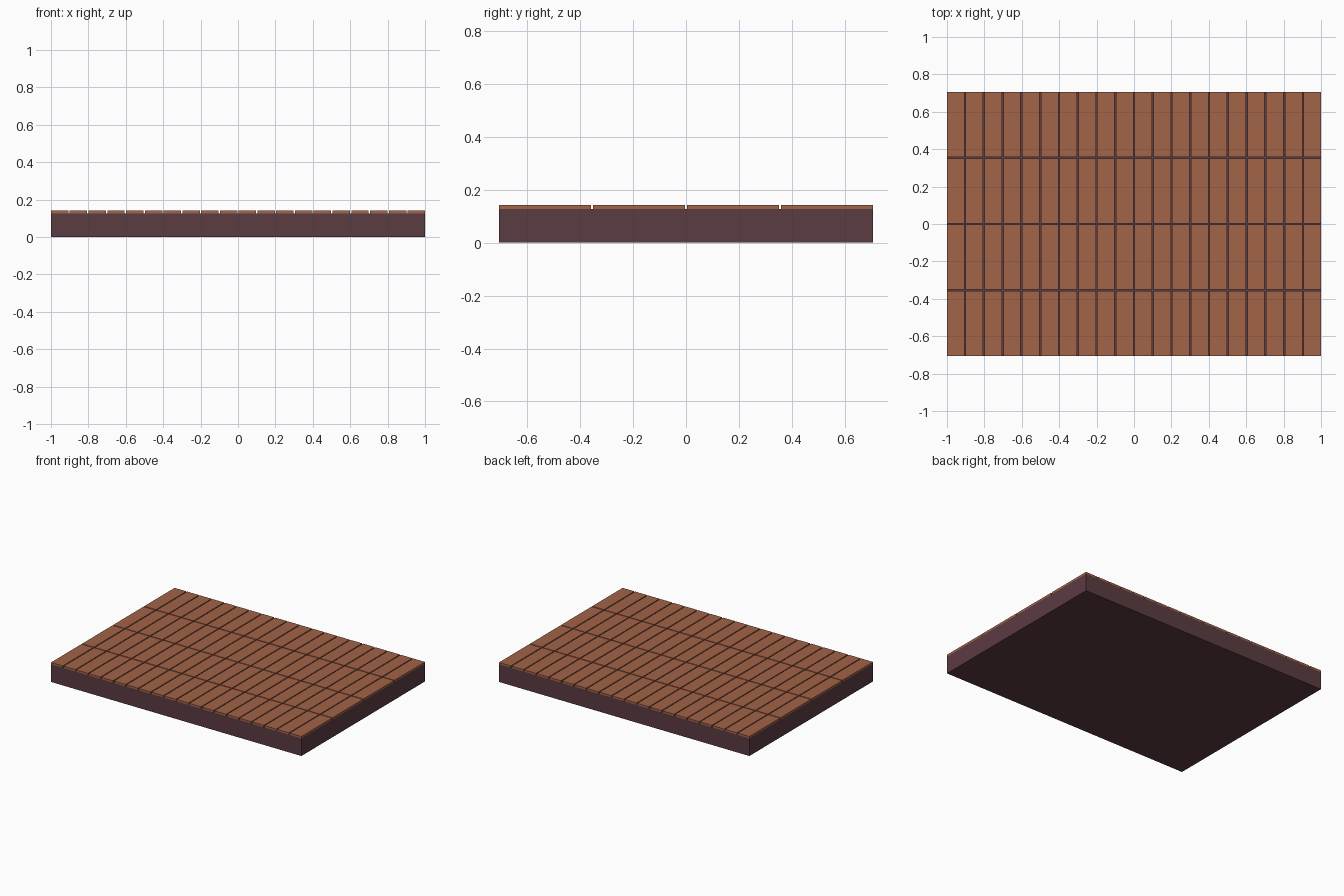
import bpy

if "Cube" in bpy.data.objects:
    bpy.data.objects.remove(bpy.data.objects["Cube"])

LENGTH, WIDTH = 2.0, 1.41
BASE_H, TOP_H = 0.127, 0.141
COLS, ROWS, GAP = 20, 4, 0.007


def material(name, color):
    mat = bpy.data.materials.new(name)
    mat.diffuse_color = (*color, 1)
    mat.use_nodes = True
    mat.node_tree.nodes["Principled BSDF"].inputs["Base Color"].default_value = mat.diffuse_color
    return mat


def box(name, size, center, mat):
    bpy.ops.mesh.primitive_cube_add(size=1, location=center)
    ob = bpy.context.object
    ob.name = name
    ob.scale = size
    bpy.ops.object.transform_apply(location=False, rotation=False, scale=True)
    ob.data.materials.append(mat)
    return ob


dark = material("dark_base", (0.105, 0.045, 0.055))
wood = material("plank_wood", (0.36, 0.125, 0.064))

# Solid slab under the floor
box("base_slab", (LENGTH, WIDTH, BASE_H), (0, 0, BASE_H / 2), dark)

# Grid of planks, flush with the slab edges and separated by narrow gaps
plank_x = (LENGTH - GAP * (COLS - 1)) / COLS
plank_y = (WIDTH - GAP * (ROWS - 1)) / ROWS
thick = TOP_H - BASE_H
first = box("plank", (plank_x, plank_y, thick),
            (-LENGTH / 2 + plank_x / 2, -WIDTH / 2 + plank_y / 2, BASE_H + thick / 2), wood)
first.name = "floor_planks"
for count, offset in ((COLS, (plank_x + GAP, 0, 0)), (ROWS, (0, plank_y + GAP, 0))):
    arr = first.modifiers.new("repeat", 'ARRAY')
    arr.count = count
    arr.use_relative_offset = False
    arr.use_constant_offset = True
    arr.constant_offset_displace = offset
